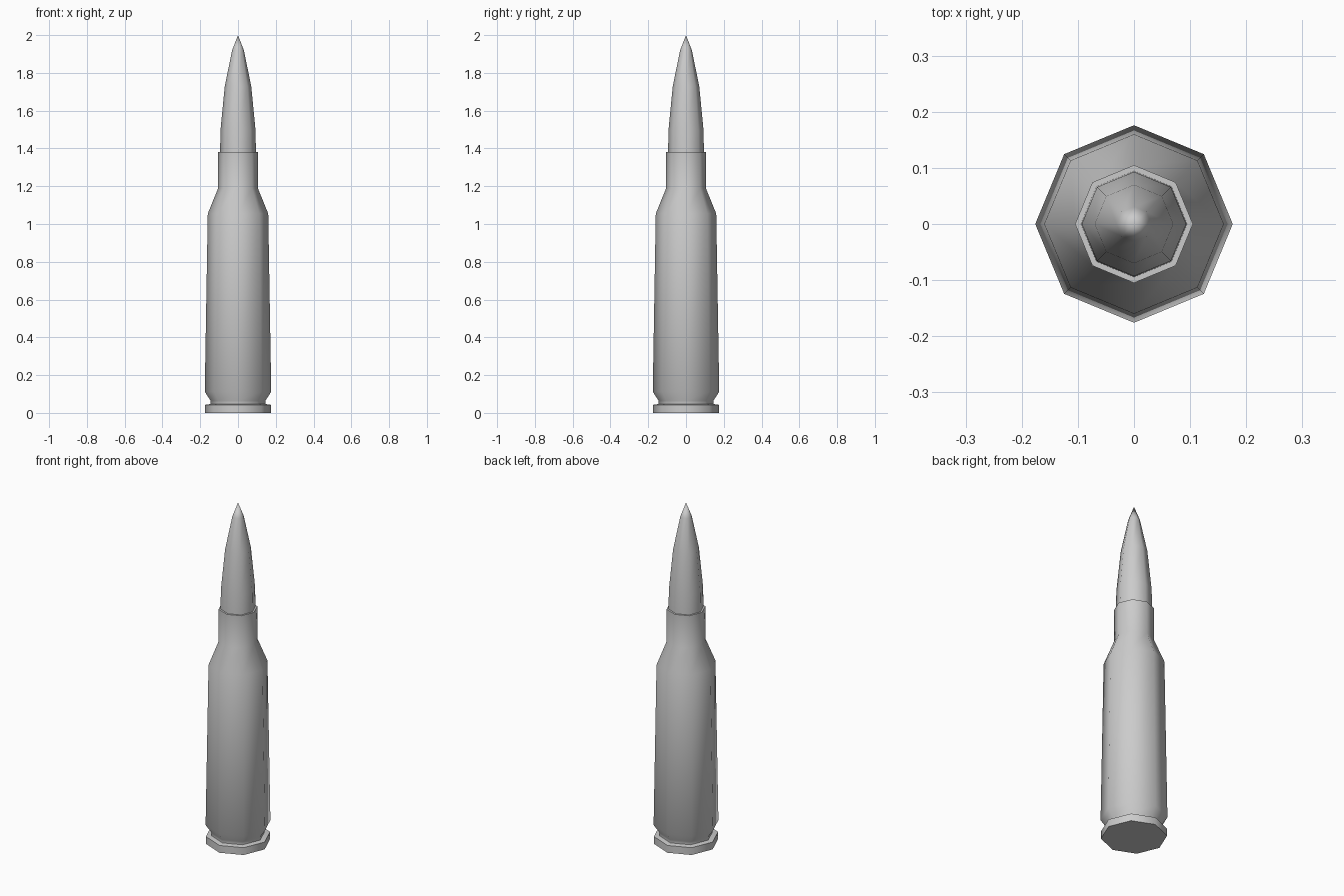
import bpy, bmesh, math

if "Cube" in bpy.data.objects:
    bpy.data.objects.remove(bpy.data.objects["Cube"])

SIDES = 8


def lathe(name, profile, sharp_angle):
    """Revolve (radius, height) points into an eight-sided solid; radius 0 makes a tip."""
    bm = bmesh.new()
    rings = []
    for r, z in profile:
        if r == 0:
            rings.append([bm.verts.new((0, 0, z))] * SIDES)
        else:
            rings.append([bm.verts.new((r * math.cos(2 * math.pi * i / SIDES),
                                        r * math.sin(2 * math.pi * i / SIDES), z))
                          for i in range(SIDES)])
    for low, high in zip(rings, rings[1:]):
        for i in range(SIDES):
            j = (i + 1) % SIDES
            corners = [low[i], low[j], high[j], high[i]]
            bm.faces.new(list(dict.fromkeys(corners)))
    # flat end caps
    if profile[0][0] > 0:
        bm.faces.new(rings[0][::-1])
    if profile[-1][0] > 0:
        bm.faces.new(rings[-1])
    bmesh.ops.recalc_face_normals(bm, faces=bm.faces)
    mesh = bpy.data.meshes.new(name)
    bm.to_mesh(mesh)
    bm.free()
    obj = bpy.data.objects.new(name, mesh)
    bpy.context.collection.objects.link(obj)
    bpy.ops.object.select_all(action='DESELECT')
    obj.select_set(True)
    bpy.context.view_layer.objects.active = obj
    bpy.ops.object.shade_smooth_by_angle(angle=math.radians(sharp_angle))
    return obj


# Case: rim, extractor groove, tapered body, shoulder and neck
lathe("case", [(0.174, 0), (0.174, 0.043), (0.145, 0.047), (0.145, 0.065),
               (0.176, 0.112), (0.16, 1.055), (0.105, 1.19), (0.105, 1.38)], 60)

# Pointed tip seated in the neck
lathe("bullet", [(0.095, 1.36), (0.093, 1.495), (0.07, 1.73),
                 (0.031, 1.92), (0, 2.0)], 60)
